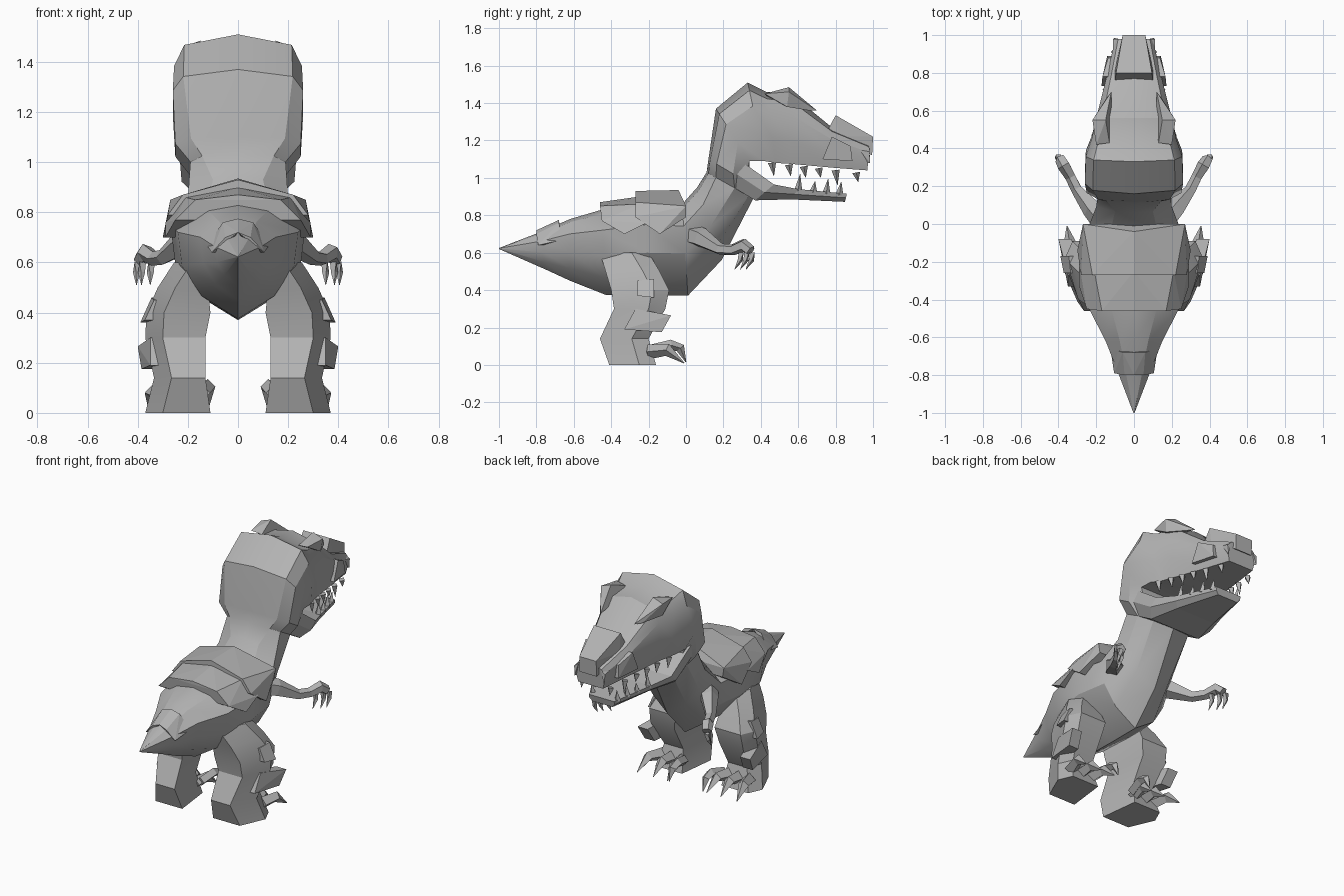
import bpy, bmesh, math
from mathutils import Vector

if "Cube" in bpy.data.objects:
    bpy.data.objects.remove(bpy.data.objects["Cube"])

grey = bpy.data.materials.new("stone_grey")
grey.diffuse_color = (0.45, 0.45, 0.45, 1)
grey.use_nodes = True
grey.node_tree.nodes["Principled BSDF"].inputs["Base Color"].default_value = grey.diffuse_color


def finish(name, bm, angle=0):
    bmesh.ops.remove_doubles(bm, verts=bm.verts[:], dist=1e-4)
    bmesh.ops.recalc_face_normals(bm, faces=bm.faces[:])
    me = bpy.data.meshes.new(name)
    bm.to_mesh(me)
    bm.free()
    me.materials.append(grey)
    ob = bpy.data.objects.new(name, me)
    bpy.context.collection.objects.link(ob)
    if angle:
        bpy.ops.object.select_all(action='DESELECT')
        ob.select_set(True)
        bpy.context.view_layer.objects.active = ob
        bpy.ops.object.shade_smooth_by_angle(angle=math.radians(angle))
    return ob


def loft(bm, rings):
    """Skin a list of equal-length closed rings and cap both ends."""
    vs = [[bm.verts.new(p) for p in r] for r in rings]
    n = len(rings[0])
    for a, b in zip(vs, vs[1:]):
        for i in range(n):
            j = (i + 1) % n
            bm.faces.new((a[i], a[j], b[j], b[i]))
    bm.faces.new(vs[0])
    bm.faces.new(vs[-1])


def hull(bm, pts):
    vs = [bm.verts.new(p) for p in pts]
    res = bmesh.ops.convex_hull(bm, input=vs)
    junk = set(res["geom_interior"]) | set(res["geom_unused"])
    bmesh.ops.delete(bm, geom=[v for v in junk if isinstance(v, bmesh.types.BMVert)], context='VERTS')
    bmesh.ops.dissolve_limit(bm, angle_limit=0.03, verts=bm.verts[:], edges=bm.edges[:])


def hull_part(name, pts, mirror=True):
    """Convex plate; either one per side or one spanning the middle."""
    if mirror:
        for tag, s in (("right", 1), ("left", -1)):
            bm = bmesh.new()
            hull(bm, [(s * x, y, z) for x, y, z in pts])
            finish(f"{name}_{tag}", bm)
    else:
        bm = bmesh.new()
        hull(bm, [(s * x, y, z) for x, y, z in pts for s in (1, -1)])
        finish(name, bm)


def section(top, bot, w, prof):
    """Symmetric ring between a top and bottom (y, z) point."""
    half = [(f * w, top[0] + t * (bot[0] - top[0]), top[1] + t * (bot[1] - top[1])) for t, f in prof]
    return half + [(-x, y, z) for x, y, z in half[-2:0:-1]]


def tube(bm, path, n=5):
    """Tapered limb: path of (point, radius)."""
    rings = []
    for i, (p, r) in enumerate(path):
        a, b = Vector(path[max(i - 1, 0)][0]), Vector(path[min(i + 1, len(path) - 1)][0])
        q = (b - a).to_track_quat('Z', 'Y')
        rings.append([Vector(p) + q @ Vector((r * math.cos(k * math.tau / n), r * math.sin(k * math.tau / n), 0))
                      for k in range(n)])
    loft(bm, rings)


# body, neck and skull
BODY = [(0, 0), (.05, .5), (.24, 1), (.54, .93), (.8, .6), (1, 0)]
NECK = [(0, 0), (.04, .75), (.2, 1), (.6, 1), (.9, .7), (1, 0)]
HEAD = [(0, 0), (.1, .84), (.3, 1), (.65, 1), (1, .88), (1, 0)]
bm = bmesh.new()
loft(bm, [section(*s) for s in [
    ((-1, .625), (-1, .62), .003, BODY),
    ((-.78, .71), (-.75, .51), .09, BODY),
    ((-.62, .78), (-.62, .45), .15, BODY),
    ((-.45, .83), (-.43, .375), .24, BODY),
    ((-.22, .87), (-.2, .37), .27, BODY),
    ((-.02, .86), (.01, .37), .24, BODY),
    ((.06, .95), (.19, .56), .20, BODY),
    ((.11, 1.03), (.36, .89), .19, NECK),
    ((.12, 1.10), (.34, .97), .25, NECK),
    ((.16, 1.37), (.34, 1.09), .26, HEAD),
    ((.33, 1.51), (.42, 1.09), .255, HEAD),
    ((.43, 1.46), (.48, 1.08), .225, HEAD),
    ((.56, 1.45), (.56, 1.075), .20, HEAD),
    ((.78, 1.27), (.78, 1.055), .145, HEAD),
    ((.98, 1.18), (.97, 1.04), .10, HEAD)]])
finish("body_and_skull", bm, 25)

# lower jaw
JAW = [(0, 0), (0, 1), (.5, 1), (1, .8), (1, 0)]
bm = bmesh.new()
loft(bm, [section(*s, JAW) for s in [
    ((.28, 1.10), (.17, 1.0), .235), ((.47, .965), (.37, .88), .225),
    ((.60, .94), (.56, .885), .17), ((.86, .915), (.85, .872), .09)]])
finish("lower_jaw", bm)

# teeth, placed along both sides of the lips
bm = bmesh.new()
for s in (1, -1):
    for y, h in ((.46, .07), (.55, .06), (.63, .06), (.71, .05), (.80, .08), (.91, .05)):
        x, z = s * (.2 - .22 * (y - .46)), 1.10 - .07 * (y - .3) / .6
        tube(bm, [((x, y, z), .022), ((x, y + .01, z - h), .001)], 4)
    for y, h in ((.60, .08), (.68, .05), (.75, .07), (.82, .06)):
        x, z = s * (.15 - .28 * (y - .6)), .94 - .1 * (y - .6)
        tube(bm, [((x, y, z - .01), .022), ((x, y + .01, z + h), .001)], 4)
finish("teeth", bm)

# head plates
hull_part("brow_ridge", [(.13, .43, 1.44), (.20, .42, 1.45), (.22, .55, 1.46), (.15, .55, 1.485),
                         (.12, .70, 1.36), (.15, .66, 1.36), (.21, .54, 1.38), (.12, .5, 1.40)])
hull_part("nose_plate", [(.10, .76, 1.26), (.095, .80, 1.335), (.06, 1.0, 1.22), (.06, .995, 1.12),
                         (.10, .82, 1.22)], False)
hull_part("cheek_plate", [(x + d, y, z) for d in (-.03, .012) for x, y, z in
                          ((.160, .73, 1.10), (.155, .78, 1.22), (.125, .88, 1.17), (.13, .89, 1.09))])
hull_part("muzzle_plate", [(.08, .93, 1.08), (.11, .93, 1.15), (.11, .98, 1.14), (.105, .985, 1.08), (.08, .98, 1.16)])

# armour over the back and tail
hull_part("back_plate_front", [(0, -.27, .93), (.22, -.27, .87), (.28, -.27, .79), (.30, -.14, .70), (0, -.04, .935),
                               (.21, -.03, .87), (.26, 0, .79), (.27, 0, .85), (0, -.04, .85)], False)
hull_part("back_plate_rear", [(0, -.46, .87), (.17, -.46, .85), (.25, -.45, .77), (.29, -.33, .70), (0, -.25, .90),
                              (.21, -.25, .86), (.29, -.21, .76), (0, -.45, .8)], False)
hull_part("tail_plate", [(0, -.68, .775), (.06, -.68, .76), (.125, -.66, .67), (0, -.80, .72), (.05, -.80, .70),
                         (.105, -.79, .64), (.06, -.72, .64)])

# legs, toes, leg plates and arms on both sides
for tag, s in (("right", 1), ("left", -1)):
    def m(x, y, z):
        return (s * x, y, z)

    bm = bmesh.new()
    rings = []
    for z, yb, yf, xi, xo in ((0, -.41, -.16, .11, .37), (.14, -.46, -.20, .13, .335), (.30, -.385, -.11, .13, .37),
                              (.40, -.40, -.09, .11, .365), (.50, -.43, -.14, .12, .32), (.60, -.46, -.20, .12, .255)):
        rings.append([m(xi, yb, z), m(xo - .07, yb, z), m(xo, yf - .09, z), m(xo - .04, yf, z), m(xi + .03, yf, z)])
    loft(bm, rings)
    finish(f"leg_{tag}", bm, 25)

    bm = bmesh.new()
    for x, dx in ((.17, -.02), (.24, 0), (.31, .03)):
        tube(bm, [(m(x, -.20, .07), .04), (m(x + dx, -.10, .08), .033), (m(x + dx * 1.5, -.01, .01), .002)], 4)
    tube(bm, [(m(.14, -.18, .08), .03), (m(.12, -.08, .105), .03), (m(.12, -.03, .09), .025),
              (m(.12, 0, .015), .002)], 4)
    finish(f"toes_{tag}", bm)

    bm = bmesh.new()
    tube(bm, [(m(.17, .02, .70), .06), (m(.22, .08, .68), .055), (m(.30, .18, .62), .032),
              (m(.335, .25, .615), .03), (m(.37, .31, .64), .036), (m(.39, .345, .61), .03)])
    for x, y in ((.35, .27), (.385, .30), (.405, .33)):
        tube(bm, [(m(x - .005, y + .025, .60), .018), (m(x, y + .02, .56), .014), (m(x, y - .01, .51), .001)], 4)
    finish(f"arm_{tag}", bm)

hull_part("thigh_plate", [(x + d, y, z) for d in (-.05, 0) for x, y, z in
                          ((.372, -.26, .37), (.39, -.17, .36), (.345, -.17, .46), (.335, -.26, .45))])
hull_part("shin_plate", [(x + d, y, z) for d in (-.07, 0) for x, y, z in
                         ((.35, -.33, .19), (.35, -.27, .30), (.40, -.08, .265), (.385, -.13, .175))])
